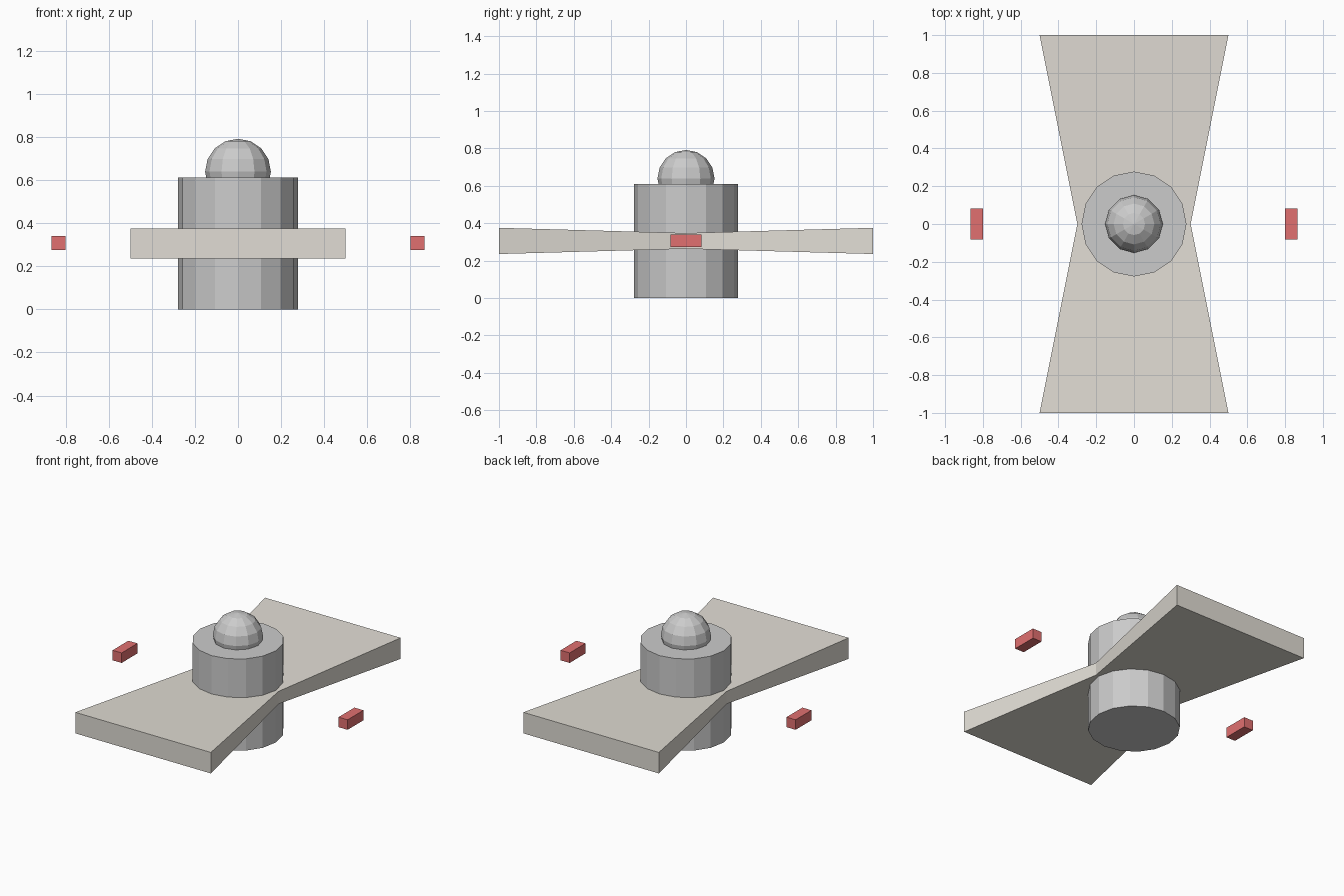
import bpy, bmesh

if "Cube" in bpy.data.objects:
    bpy.data.objects.remove(bpy.data.objects["Cube"])

U = 1 / 1.8          # design unit
MID = 0.55 * U       # height of the plank and side blocks


def material(name, color):
    m = bpy.data.materials.new(name)
    m.diffuse_color = color
    m.use_nodes = True
    m.node_tree.nodes["Principled BSDF"].inputs["Base Color"].default_value = m.diffuse_color
    return m


def finish(name, mat=None):
    ob = bpy.context.object
    ob.name = name
    if mat:
        ob.data.materials.append(mat)
    return ob


red = material("red", (0.75, 0.16, 0.16, 1))
beige = material("warm_grey", (0.75, 0.72, 0.66, 1))

# Central drum
bpy.ops.mesh.primitive_cylinder_add(vertices=16, radius=0.5 * U, depth=1.1 * U,
                                    location=(0, 0, MID))
finish("body")

# Dome sunk into the top of the drum
bpy.ops.mesh.primitive_uv_sphere_add(segments=12, ring_count=8, radius=0.275 * U,
                                     location=(0, 0, 1.15 * U))
finish("dome")

# Plank pinched at the waist: loft of three rectangular sections along y
bm = bmesh.new()
sections = []
for y, half_w, half_h in ((-1, 0.5, 0.07), (0, 0.3, 0.042), (1, 0.5, 0.07)):
    sections.append([bm.verts.new((sx * half_w, y, MID + sz * half_h))
                     for sx, sz in ((-1, -1), (1, -1), (1, 1), (-1, 1))])
for a, b in zip(sections, sections[1:]):
    for i in range(4):
        j = (i + 1) % 4
        bm.faces.new((a[i], a[j], b[j], b[i]))
bm.faces.new(sections[0])
bm.faces.new(sections[-1])
bmesh.ops.recalc_face_normals(bm, faces=bm.faces)
mesh = bpy.data.meshes.new("plank")
bm.to_mesh(mesh)
bm.free()
mesh.materials.append(beige)
bpy.context.collection.objects.link(bpy.data.objects.new("plank", mesh))

# Small floating side blocks
for side, name in ((-1, "left_block"), (1, "right_block")):
    bpy.ops.mesh.primitive_cube_add(size=1, location=(side * 1.5 * U, 0, MID + 0.002))
    finish(name, red).scale = (0.12 * U, 0.3 * U, 0.12 * U)
